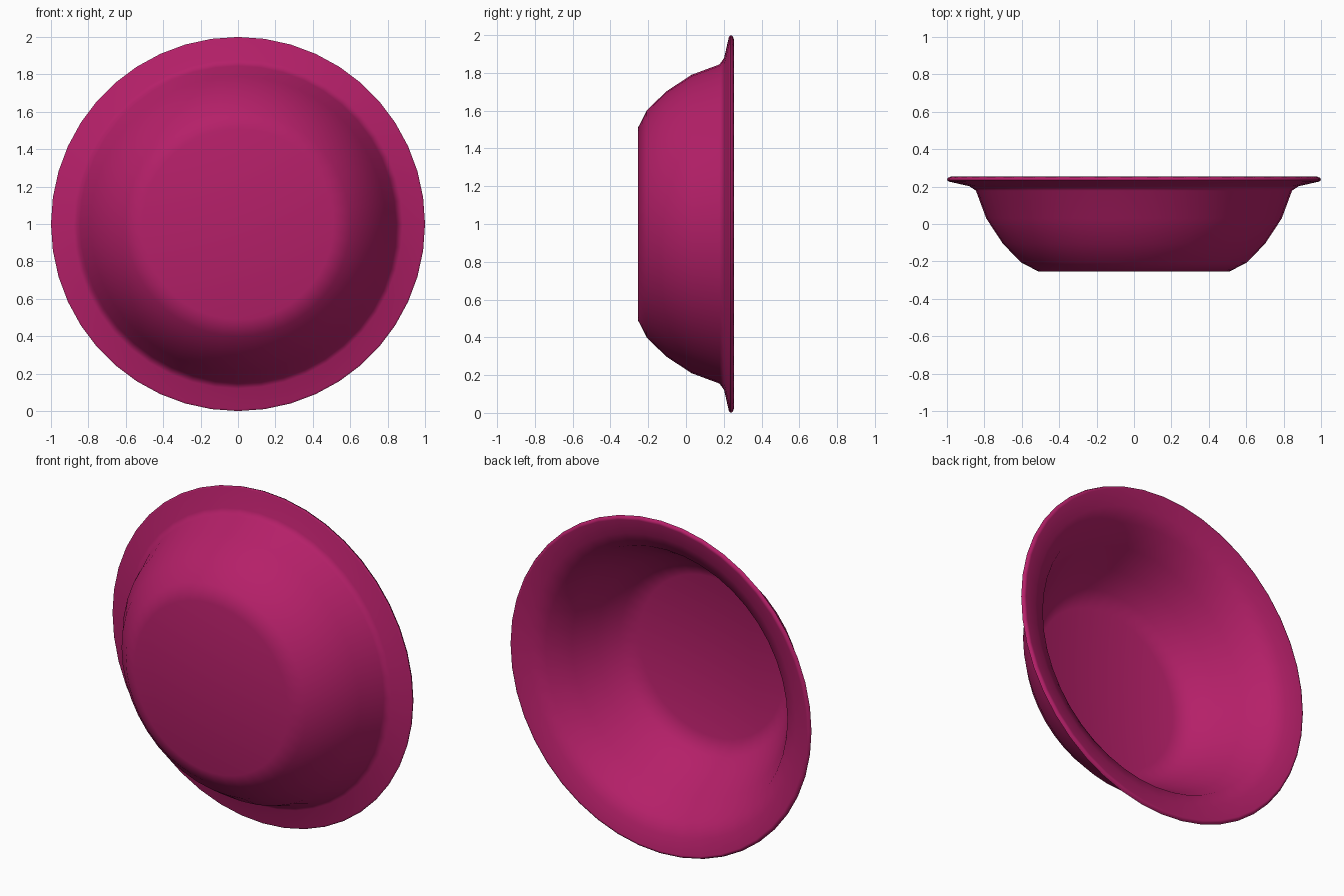
import bpy, bmesh, math

if "Cube" in bpy.data.objects:
    bpy.data.objects.remove(bpy.data.objects["Cube"])

SIDES = 44
CZ = 1.0

# Bowl cross-section as (radius, y): outside from base to rim, then back inside
profile = [
    (0.0, -0.254), (0.51, -0.254), (0.60, -0.208), (0.70, -0.107),
    (0.79, 0.03), (0.845, 0.178), (0.88, 0.202), (0.99, 0.227),
    (1.0, 0.235), (0.995, 0.247), (0.98, 0.253), (0.89, 0.225), (0.805, 0.185),
    (0.725, 0.05), (0.65, -0.08), (0.57, -0.185), (0.48, -0.243), (0.0, -0.243),
]


def lathe(name, pts, sides):
    bm = bmesh.new()
    rings = []
    for r, y in pts:
        if r == 0:
            rings.append([bm.verts.new((0, y, CZ))] * sides)
        else:
            rings.append([bm.verts.new((r * math.sin(2 * math.pi * i / sides), y,
                                        CZ + r * math.cos(2 * math.pi * i / sides)))
                          for i in range(sides)])
    for a, b in zip(rings, rings[1:]):
        for i in range(sides):
            j = (i + 1) % sides
            quad = list(dict.fromkeys([a[i], a[j], b[j], b[i]]))
            bm.faces.new(quad)
    bmesh.ops.recalc_face_normals(bm, faces=bm.faces)
    mesh = bpy.data.meshes.new(name)
    bm.to_mesh(mesh)
    bm.free()
    obj = bpy.data.objects.new(name, mesh)
    bpy.context.collection.objects.link(obj)
    return obj


# Bowl with flared rim, lying on its side
bowl = lathe("bowl", profile, SIDES)
bpy.context.view_layer.objects.active = bowl
bowl.select_set(True)
bpy.ops.object.shade_smooth_by_angle(angle=math.radians(60))

# Keep the floor shading flat
wn = bowl.modifiers.new("flat_floor", 'WEIGHTED_NORMAL')
wn.keep_sharp = True

# Magenta glaze
mat = bpy.data.materials.new("magenta")
mat.diffuse_color = (0.46, 0.014, 0.14, 1)
mat.use_nodes = True
mat.node_tree.nodes["Principled BSDF"].inputs["Base Color"].default_value = mat.diffuse_color
bowl.data.materials.append(mat)
